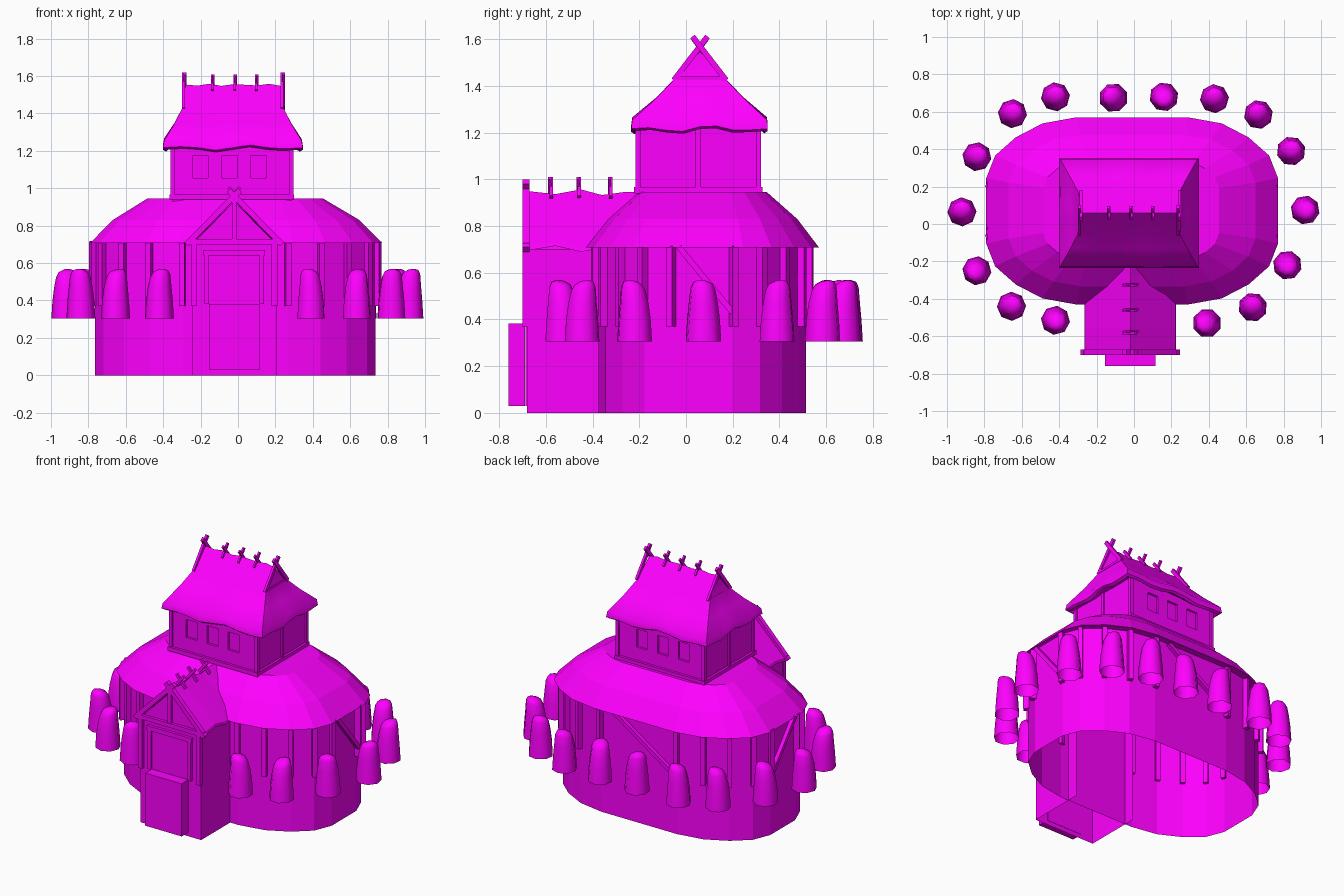
import bpy, bmesh, math, random
from mathutils import Vector

if "Cube" in bpy.data.objects:
    bpy.data.objects.remove(bpy.data.objects["Cube"])

random.seed(4)

# One flat magenta for every part
paint = bpy.data.materials.new("magenta")
paint.diffuse_color = (1, 0, 1, 1)
paint.use_nodes = True
paint.node_tree.nodes["Principled BSDF"].inputs["Base Color"].default_value = paint.diffuse_color


def mesh(name, verts, faces, smooth=None):
    me = bpy.data.meshes.new(name)
    me.from_pydata([tuple(v) for v in verts], [], faces)
    me.materials.append(paint)
    bm = bmesh.new()
    bm.from_mesh(me)
    bmesh.ops.remove_doubles(bm, verts=bm.verts, dist=1e-5)
    bmesh.ops.recalc_face_normals(bm, faces=bm.faces)
    bm.to_mesh(me)
    bm.free()
    ob = bpy.data.objects.new(name, me)
    bpy.context.collection.objects.link(ob)
    if smooth:
        bpy.ops.object.select_all(action='DESELECT')
        ob.select_set(True)
        bpy.context.view_layer.objects.active = ob
        bpy.ops.object.shade_smooth_by_angle(angle=math.radians(smooth))
    return ob


def loft(name, rings, cap=False, smooth=None, base=False):
    n = len(rings[0])
    verts = [v for r in rings for v in r]
    faces = [(k*n+i, k*n+(i+1) % n, (k+1)*n+(i+1) % n, (k+1)*n+i)
             for k in range(len(rings)-1) for i in range(n)]
    if cap:
        faces.append(tuple(range(len(verts)-n, len(verts))))
    if base:
        faces.append(tuple(range(n)))
    return mesh(name, verts, faces, smooth)


def beam(name, a, b, normal, depth, width):
    """Square timber from a to b; depth is measured along normal."""
    a, b = Vector(a), Vector(b)
    d = (b-a).normalized()
    n = Vector(normal).normalized()
    n = (n - d*n.dot(d)).normalized()
    s = d.cross(n)
    r = [[p + n*depth/2*i + s*width/2*j for i, j in ((-1, -1), (1, -1), (1, 1), (-1, 1))]
         for p in (a, b)]
    return loft(name, r, True, base=True)


def box(name, x0, x1, y0, y1, z0, z1):
    return beam(name, ((x0+x1)/2, (y0+y1)/2, z0), ((x0+x1)/2, (y0+y1)/2, z1),
                (1, 0, 0), x1-x0, y1-y0)


def oval(cx, cy, fx, fy, rx, ry, z):
    """Rectangle (half sizes fx, fy) with four-segment, slightly flattened corners."""
    pts = []
    for q, (sx, sy) in enumerate(((1, 1), (-1, 1), (-1, -1), (1, -1))):
        for i in range(5):
            t = math.radians(90*q + 22.5*i)
            f = 1 - .05*math.sin(2*t)**2
            pts.append(Vector((cx+sx*fx+f*rx*math.cos(t), cy+sy*fy+f*ry*math.sin(t), z)))
    return pts


# Oval hall: open-bottomed wall and faceted roof
def wall(z):
    return oval(-.015, .07, .28, .13, .47, .315, z)


loft("hall_wall", [wall(0), wall(.72)])
loft("hall_roof", [
    oval(-.015, .07, .28, .13, .46, .305, .718),
    oval(-.01, .07, .30, .175, .48, .325, .708),
    oval(-.01, .072, .28, .15, .38, .255, .83),
    oval(-.015, .072, .24, .12, .23, .155, .945)], True)

# Eave posts at every wall corner, with diagonal braces
for p in wall(.37):
    out = Vector(((p.x+.015)/.75**2, (p.y-.07)/.445**2, 0)).normalized()
    p = p + out*.004
    beam("eave_post", p, p+Vector((0, 0, .345)), out, .05, .03)
for x in (-.78, .75):
    beam("side_brace", (x, -.03, .71), (x, .2, .43), (1, 0, 0), .025, .025)
beam("back_brace", (.17, .53, .71), (-.29, .53, .40), (0, 1, 0), .025, .025)

# Entrance porch body and wavy gable roof
C = -.02
prof = [(-.225, 0), (-.225, .70), (0, .93), (.225, .70), (.225, 0)]
mesh("porch_wall", [(C+x, y, z) for y in (-.682, -.3) for x, z in prof],
     [(0, 1, 2, 3, 4)] + [(i, i+1, i+6, i+5) for i in range(4)])
rings = []
for y, zr, ze in ((-.68, .95, .695), (-.56, .937, .715), (-.45, .957, .69),
                  (-.36, .933, .705), (-.27, .945, .69), (-.18, .945, .69)):
    rings.append([(C-.245, y, ze), (C-.24, y, ze+.02), (C, y, zr), (C+.24, y, ze+.02),
                  (C+.245, y, ze), (C, y, zr-.03)])
loft("porch_roof", rings, True)

# Porch front timber frame
for s in (-1, 1):
    beam("porch_bargeboard", (C+s*.255, -.686, .70), (C-s*.03, -.686, .99), (0, 1, 0), .03, .03)
    beam("porch_post", (C+s*.215, -.686, .37), (C+s*.215, -.686, .71), (0, 1, 0), .03, .03)
    box("door_jamb", C+s*.147-.012, C+s*.147+.012, -.699, -.68, .38, .65)
    box("door_leaf", min(C, C+s*.133), max(C, C+s*.133)-.002, -.688, -.68, .03, .64)
box("porch_tie_beam", C-.25, C+.25, -.701, -.672, .70, .728)
box("porch_king_post", C-.012, C+.012, -.697, -.675, .72, .95)
box("door_lintel", C-.165, C+.165, -.701, -.68, .64, .67)
box("door_step_panel", C-.135, C+.135, -.76, -.69, .03, .382)
for y in (-.58, -.46, -.325):
    for s in (-1, 1):
        beam("porch_ridge_peg", (C+s*.038, y+s*.003, .925), (C-s*.03, y+s*.003, 1.005),
             (0, 1, 0), .014, .018)

# Upper storey with recessed windows front and back
X0, X1, Y0, Y1 = -.35, .285, -.205, .31
room = box("upper_room", X0, X1, Y0, Y1, .93, 1.25)
cutters = [box("window_cutter", x-.04, x+.04, y-.015, y+.015, 1.055, 1.175)
           for x in (-.2, -.045, .11) for y in (Y0, Y1)]
for c in cutters:
    c.hide_render = True
    m = room.modifiers.new("window", 'BOOLEAN')
    m.operation, m.object, m.solver = 'DIFFERENCE', c, 'EXACT'
bpy.context.view_layer.update()
cut = bpy.data.meshes.new_from_object(room.evaluated_get(bpy.context.evaluated_depsgraph_get()))
room.modifiers.clear()
room.data = cut
for c in cutters:
    bpy.data.objects.remove(c)
for x in (X0, X1):
    for y in (Y0, (Y0+Y1)/2, Y1):
        box("upper_post", x-.011, x+.011, y-.011, y+.011, .95, 1.24)
    box("upper_sill", x-.015, x+.015, Y0-.018, Y1+.018, .94, .967)
for y in (Y0, Y1):
    box("upper_sill", X0-.015, X1+.015, y-.017, y+.017, .94, .967)


# Thatched hip-and-gable roof with rippled eaves
def rect(x0, x1, y0, y1, z, ripple, n=8):
    c = [(x0, y0), (x1, y0), (x1, y1), (x0, y1)]
    pts = []
    for k in range(4):
        a, b = c[k], c[(k+1) % 4]
        for i in range(n):
            t = i/n
            w = ripple*math.sin(t*math.pi*4+k*.6)*math.sin(t*math.pi)
            pts.append((a[0]+(b[0]-a[0])*t, a[1]+(b[1]-a[1])*t, z+w))
    return pts


ridge = [(x, y, 1.553+.006*math.cos(x*40)) for x, y, z in rect(-.28, .23, .06, .06, 0, 0)]
loft("upper_roof", [
    rect(X0+.01, X1-.01, Y0+.01, Y1-.01, 1.235, 0),
    rect(-.385, .33, -.22, .335, 1.207, .015),
    rect(-.402, .347, -.235, .35, 1.217, .015),
    rect(-.395, .34, -.23, .347, 1.255, .012),
    rect(-.34, .285, -.13, .25, 1.345, .004),
    rect(-.295, .24, -.045, .165, 1.435, 0),
    ridge], False, 50)

# Gable bargeboards crossing above the ridge, and ridge pegs
for x in (-.287, .24):
    for s in (-1, 1):
        beam("upper_bargeboard", (x+s*.004, .06+s*.112, 1.425), (x+s*.004, .06-s*.032, 1.612),
             (1, 0, 0), .016, .024)
    box("gable_tie", x-.008, x+.008, -.04, .16, 1.425, 1.44)
for x in (-.135, -.015, .1):
    for s in (-1, 1):
        beam("upper_ridge_peg", (x+s*.003, .06+s*.03, 1.522), (x+s*.003, .06-s*.03, 1.602),
             (1, 0, 0), .012, .018)

# Ring of hanging straw hives around the hall
spots = [(-.65, .59), (-.42, .68), (-.11, .675), (.16, .68), (.43, .67), (.665, .585),
         (.84, .39), (.915, .075), (.82, -.22), (.635, -.445), (.39, -.53), (-.42, -.515),
         (-.655, -.44), (-.84, -.25), (-.92, .065), (-.84, .36)]
for x, y in spots:
    a0 = random.uniform(0, 6.28)
    lean = random.uniform(0, 6.28)
    rings = []
    for r, z, sh in ((.078, .305, 0), (.072, .40, 0), (.064, .47, .002), (.055, .53, .006),
                     (.043, .555, .008), (.018, .566, .01)):
        rings.append([(x+sh*math.cos(lean)+r*math.cos(a0+i*math.pi/4),
                       y+sh*math.sin(lean)+r*math.sin(a0+i*math.pi/4),
                       z+(r*.2*math.cos(a0+i*math.pi/4-lean) if z > .5 else 0))
                      for i in range(8)])
    loft("straw_hive", rings, True, 60)
